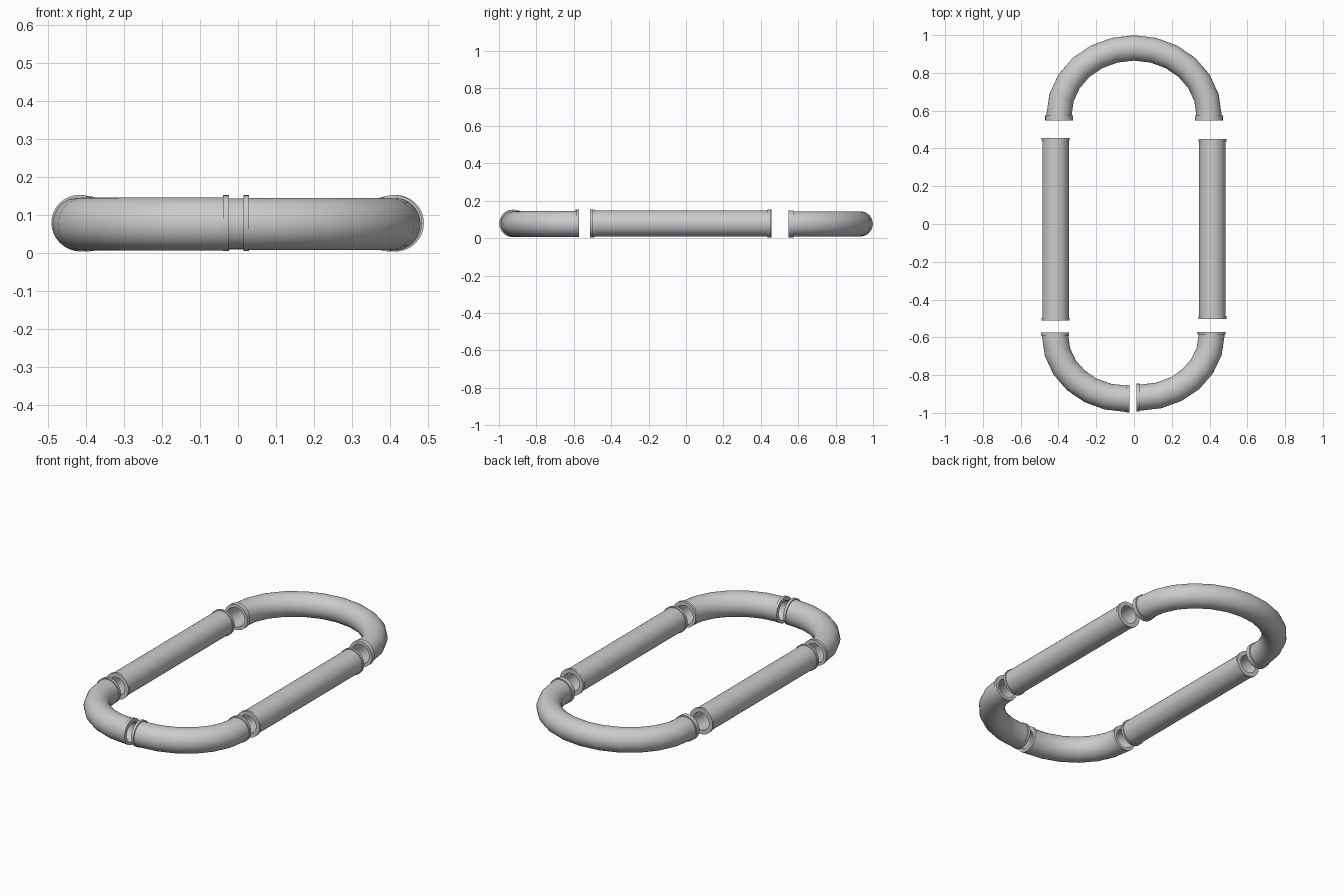
import bpy, bmesh
from math import sin, cos, pi, radians
from mathutils import Vector

if "Cube" in bpy.data.objects:
    bpy.data.objects.remove(bpy.data.objects["Cube"])

SIDES = 32


def pipe(name, path, r, r_in, collar_r, collar_len, z, collar_lift=0.0):
    """Hollow pipe swept along a flat path [(x, y, tx, ty)], with a collar on each end."""
    pts = [(Vector((x, y, z)), Vector((tx, ty, 0)).normalized()) for x, y, tx, ty in path]
    (p0, t0), (p1, t1) = pts[0], pts[-1]
    lift = Vector((0, 0, collar_lift))
    a, b = p0 + t0 * collar_len, p1 - t1 * collar_len
    # outer skin: collar, body, collar; then back through the bore
    rings = [(p0 + lift, t0, collar_r), (a + lift, t0, collar_r), (a, t0, r)]
    rings += [(p, t, r) for p, t in pts[1:-1]]
    rings += [(b, t1, r), (b + lift, t1, collar_r), (p1 + lift, t1, collar_r)]
    rings += [(p, t, r_in) for p, t in reversed(pts)]

    bm = bmesh.new()
    loops = []
    for p, t, rad in rings:
        n = Vector((t.y, -t.x, 0))
        loops.append([bm.verts.new(p + n * (rad * cos(2 * pi * i / SIDES))
                                   + Vector((0, 0, rad * sin(2 * pi * i / SIDES))))
                      for i in range(SIDES)])
    for k, A in enumerate(loops):
        B = loops[(k + 1) % len(loops)]
        for i in range(SIDES):
            j = (i + 1) % SIDES
            bm.faces.new((A[i], A[j], B[j], B[i]))
    bmesh.ops.recalc_face_normals(bm, faces=bm.faces)
    me = bpy.data.meshes.new(name)
    bm.to_mesh(me)
    bm.free()
    ob = bpy.data.objects.new(name, me)
    bpy.context.collection.objects.link(ob)
    bpy.ops.object.select_all(action='DESELECT')
    ob.select_set(True)
    bpy.context.view_layer.objects.active = ob
    bpy.ops.object.shade_smooth_by_angle(angle=radians(40))
    return ob


def bend(cx, cy, rx, ry, a0, a1, steps, lead0, lead1):
    """Elliptical arc path with a short straight lead at each end."""
    path = []
    for i in range(steps + 1):
        a = radians(a0 + (a1 - a0) * i / steps)
        s = 1 if a1 > a0 else -1
        path.append((cx + rx * cos(a), cy + ry * sin(a), -s * rx * sin(a), s * ry * cos(a)))
    x, y, tx, ty = path[0]
    m = Vector((tx, ty)).normalized() * lead0
    path.insert(0, (x - m.x, y - m.y, tx, ty))
    x, y, tx, ty = path[-1]
    m = Vector((tx, ty)).normalized() * lead1
    path.append((x + m.x, y + m.y, tx, ty))
    return path


# half-round bend at the back
pipe("back_bend", bend(0, 0.578, 0.397, 0.354, 0, 180, 12, 0.03, 0.03),
     0.067, 0.055, 0.073, 0.026, 0.076)

# straight pipes on the sides
for name, x, y0, y1 in (("left_straight", -0.415, -0.512, 0.456),
                        ("right_straight", 0.415, -0.502, 0.451)):
    pipe(name, [(x, y0, 0, 1), (x, y1, 0, 1)], 0.070, 0.051, 0.0745, 0.014, 0.0775)

# two quarter bends at the front, nearly meeting in the middle
pipe("front_left_bend", bend(-0.043, -0.592, 0.375, 0.333, 180, 270, 6, 0.017, 0.019),
     0.070, 0.055, 0.0735, 0.015, 0.0755, 0.003)
pipe("front_right_bend", bend(0.033, -0.588, 0.378, 0.331, 270, 360, 6, 0.019, 0.017),
     0.069, 0.055, 0.0735, 0.015, 0.0755, 0.003)
